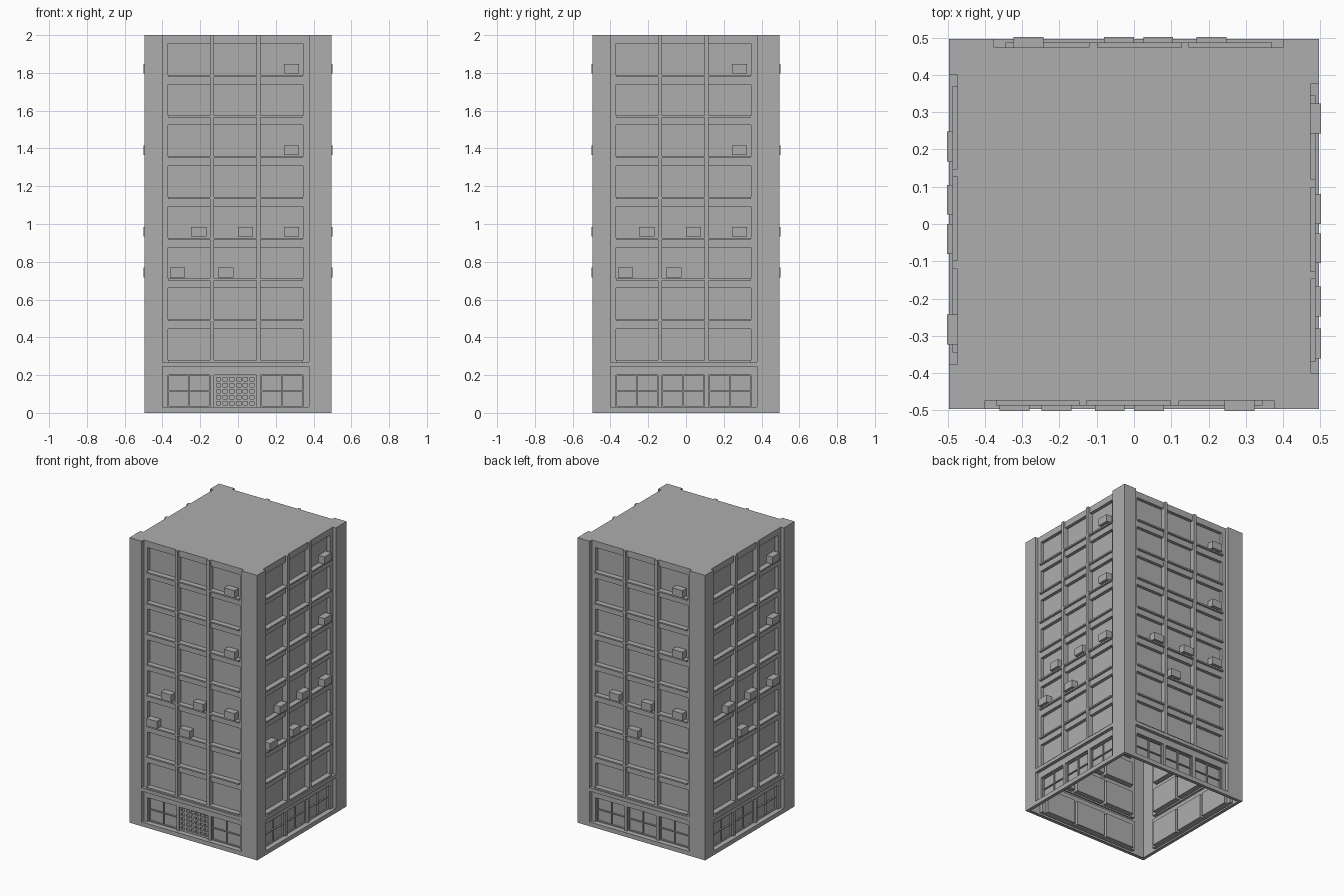
import bpy, bmesh, math
from mathutils import Matrix, Vector

cube = bpy.data.objects.get("Cube")
if cube:
    bpy.data.objects.remove(cube)

concrete = bpy.data.materials.new("grey_concrete")
concrete.use_nodes = True
GREY = (0.42, 0.42, 0.42, 1)
concrete.diffuse_color = GREY
concrete.node_tree.nodes["Principled BSDF"].inputs["Base Color"].default_value = GREY

# Distances of each surface from the centre of the tower
OUTER, SILL, POST, WALL, GLASS = 0.496, 0.487, 0.487, 0.473, 0.45
HEIGHT, FLOORS, PITCH = 2.0, 8, 0.2157
BAYS = [(-0.37, -0.148), (-0.127, 0.098), (0.12, 0.345)]
POSTS = [(-0.148, -0.127), (0.098, 0.12)]
FIELD = (-0.40, 0.376)
BASE, DOOR_TOP, BAND_LOW, BAND_HIGH = 0.03, 0.2, 0.245, 0.27
WINDOWS = [(0.28 + i * PITCH, 0.445 + i * PITCH) for i in range(FLOORS)]
SILL_T = 0.01


def inside(value, spans):
    return any(a < value < b for a, b in spans)


def depth(u, z):
    """Distance of the facade surface from the tower centre at one spot."""
    if not inside(u, [FIELD]) or z < BASE or BAND_LOW < z < BAND_HIGH:
        return OUTER
    bay = inside(u, BAYS)
    if z < BAND_LOW:
        return GLASS if bay and z < DOOR_TOP else WALL
    if inside(u, POSTS):
        return POST
    if bay and inside(z, WINDOWS):
        return GLASS
    if bay and inside(z, [(low - SILL_T, low) for low, _ in WINDOWS]):
        return SILL
    return WALL


def turn(side):
    return Matrix.Rotation(side * math.pi / 2, 4, 'Z')


def make_object(name, bm):
    mesh = bpy.data.meshes.new(name)
    bm.to_mesh(mesh)
    bm.free()
    mesh.materials.append(concrete)
    obj = bpy.data.objects.new(name, mesh)
    bpy.context.collection.objects.link(obj)
    return obj


def add_box(bm, u, z, d, side):
    """Box from spans along the facade, in height and in depth."""
    size = Vector((u[1] - u[0], d[1] - d[0], z[1] - z[0]))
    mid = Vector((sum(u) / 2, -sum(d) / 2, sum(z) / 2))
    bmesh.ops.create_cube(bm, size=1, matrix=turn(side) @ Matrix.Translation(mid) @ Matrix.Diagonal(size.to_4d()))


# Open-bottomed tower shell: stepped facade repeated on four sides
us = sorted({-OUTER, -WALL, WALL, OUTER, *FIELD, *[e for b in BAYS + POSTS for e in b]})
zs = sorted({0, BASE, DOOR_TOP, BAND_LOW, BAND_HIGH, HEIGHT,
             *[e for low, high in WINDOWS for e in (low - SILL_T, low, high)]})
shell = bmesh.new()


def quad(side, *points):
    shell.faces.new([shell.verts.new(turn(side) @ Vector((u, -d, z))) for u, d, z in points])


for side in range(4):
    for i, (u0, u1) in enumerate(zip(us, us[1:])):
        um = (u0 + u1) / 2
        for j, (z0, z1) in enumerate(zip(zs, zs[1:])):
            zm = (z0 + z1) / 2
            d = depth(um, zm)
            quad(side, (u0, d, z0), (u1, d, z0), (u1, d, z1), (u0, d, z1))
            # Reveal towards the next column
            if i + 2 < len(us):
                e = depth((u1 + us[i + 2]) / 2, zm)
                if e != d:
                    quad(side, (u1, d, z0), (u1, e, z0), (u1, e, z1), (u1, d, z1))
            # Reveal towards the next row, or the cap at the roof
            top = j + 2 == len(zs)
            e = WALL if top else depth(um, (z1 + zs[j + 2]) / 2)
            if e != d and not (top and u0 >= WALL):
                quad(side, (u0, d, z1), (u1, d, z1), (u1, e, z1), (u0, e, z1))
        # Underside lip
        if u0 < WALL:
            quad(side, (u0, WALL, 0), (u1, WALL, 0), (u1, OUTER, 0), (u0, OUTER, 0))
quad(0, (-WALL, WALL, HEIGHT), (WALL, WALL, HEIGHT), (WALL, -WALL, HEIGHT), (-WALL, -WALL, HEIGHT))
bmesh.ops.remove_doubles(shell, verts=shell.verts, dist=0.0005)
bmesh.ops.recalc_face_normals(shell, faces=shell.faces)
make_object("tower_shell", shell)

# Ground floor glazing bars, with a lattice door at the front
bars = bmesh.new()
door = bmesh.new()
BAR, BAR_DEPTH = 0.006, (GLASS, GLASS + 0.01)


def add_grid(bm, bay, columns, rows, side, half):
    for k in range(columns + 1):
        u = bay[0] + half + (bay[1] - bay[0] - 2 * half) * k / columns
        add_box(bm, (u - half, u + half), (BASE, DOOR_TOP), BAR_DEPTH, side)
    for k in range(rows + 1):
        z = BASE + half + (DOOR_TOP - BASE - 2 * half) * k / rows
        add_box(bm, bay, (z - half, z + half), BAR_DEPTH, side)


for side in range(4):
    for n, bay in enumerate(BAYS):
        if side == 0 and n == 1:
            add_grid(door, bay, 6, 5, side, BAR)
        else:
            add_grid(bars, bay, 2, 2, side, BAR / 2)
make_object("ground_window_bars", bars)
make_object("lattice_door", door)

# Air conditioners on the sills: (left edge, floor index)
UNITS = [(0.243, 7), (0.243, 5), (0.243, 3), (0, 3), (-0.248, 3), (-0.105, 2), (-0.36, 2)]
units = bmesh.new()
for side in range(4):
    # The back and left-hand sides go without the last unit
    for u, floor in UNITS if side < 2 else UNITS[:-1]:
        low = WINDOWS[floor][0] + 0.006
        add_box(units, (u, u + 0.08), (low, low + 0.052), (GLASS + 0.005, 0.501), side)
make_object("air_conditioners", units)
